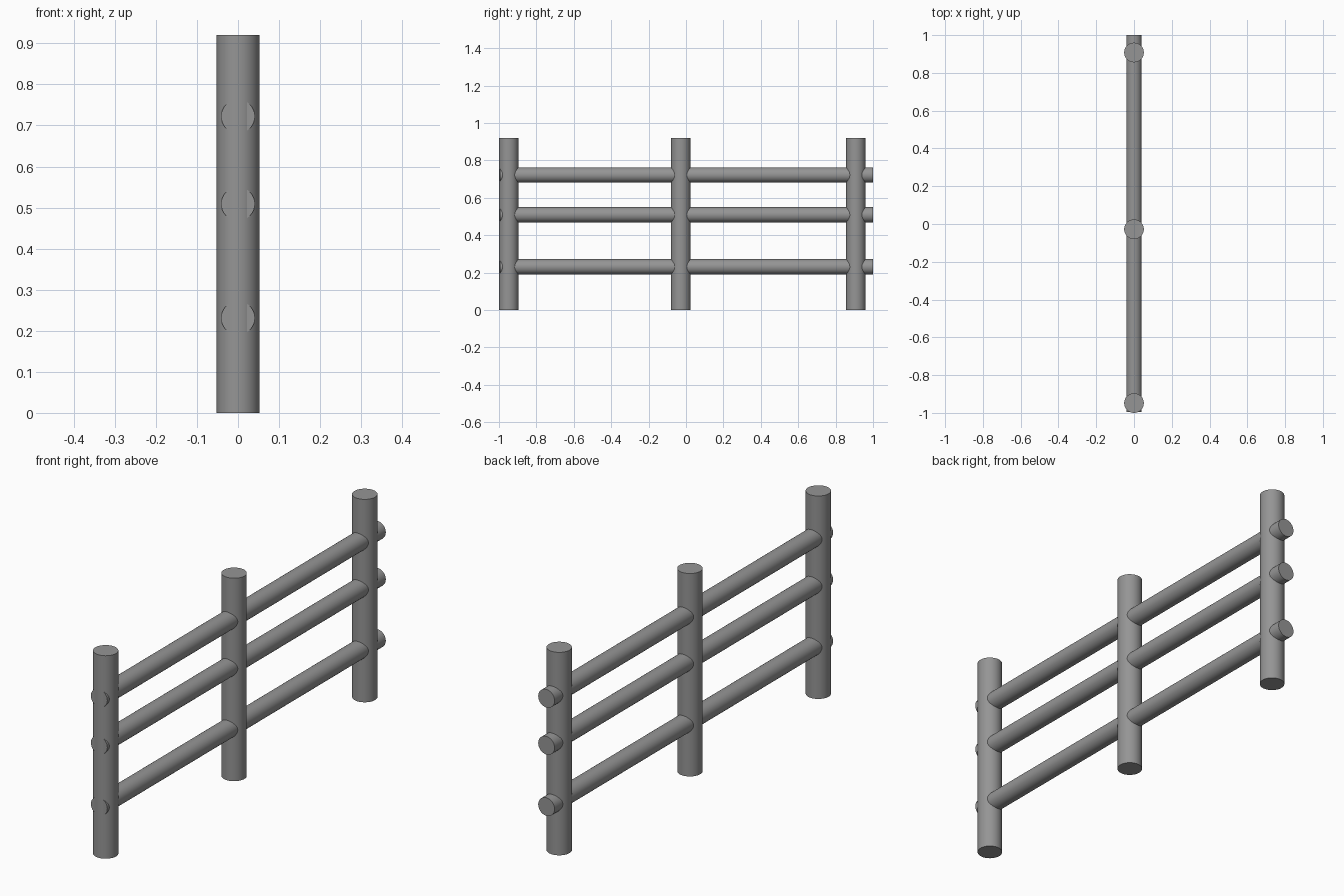
import bpy
import math

cube = bpy.data.objects.get("Cube")
if cube:
    bpy.data.objects.remove(cube, do_unlink=True)

# Single grey for the whole fence
grey = bpy.data.materials.new("weathered_grey")
grey.use_nodes = True
colour = (0.3, 0.3, 0.3, 1)
grey.diffuse_color = colour
grey.node_tree.nodes["Principled BSDF"].inputs["Base Color"].default_value = colour


def log(name, radius, length, location, rotation=(0, 0, 0)):
    bpy.ops.mesh.primitive_cylinder_add(vertices=64, radius=radius, depth=length,
                                        location=location, rotation=rotation)
    obj = bpy.context.object
    obj.name = name
    obj.data.materials.append(grey)
    bpy.ops.object.shade_smooth_by_angle(angle=math.radians(40))


# Upright posts
HEIGHT = 0.92
for name, y in (("front", -0.948), ("middle", -0.028), ("back", 0.908)):
    log(name + "_post", 0.052, HEIGHT, (0, y, HEIGHT / 2))

# Rails running through the posts, ending just inside the front post's face
FRONT, BACK = -0.995, 1.0
for name, z in (("lower", 0.231), ("middle", 0.509), ("upper", 0.722)):
    log(name + "_rail", 0.041, BACK - FRONT, (0, (FRONT + BACK) / 2, z),
        (math.pi / 2, 0, 0))
